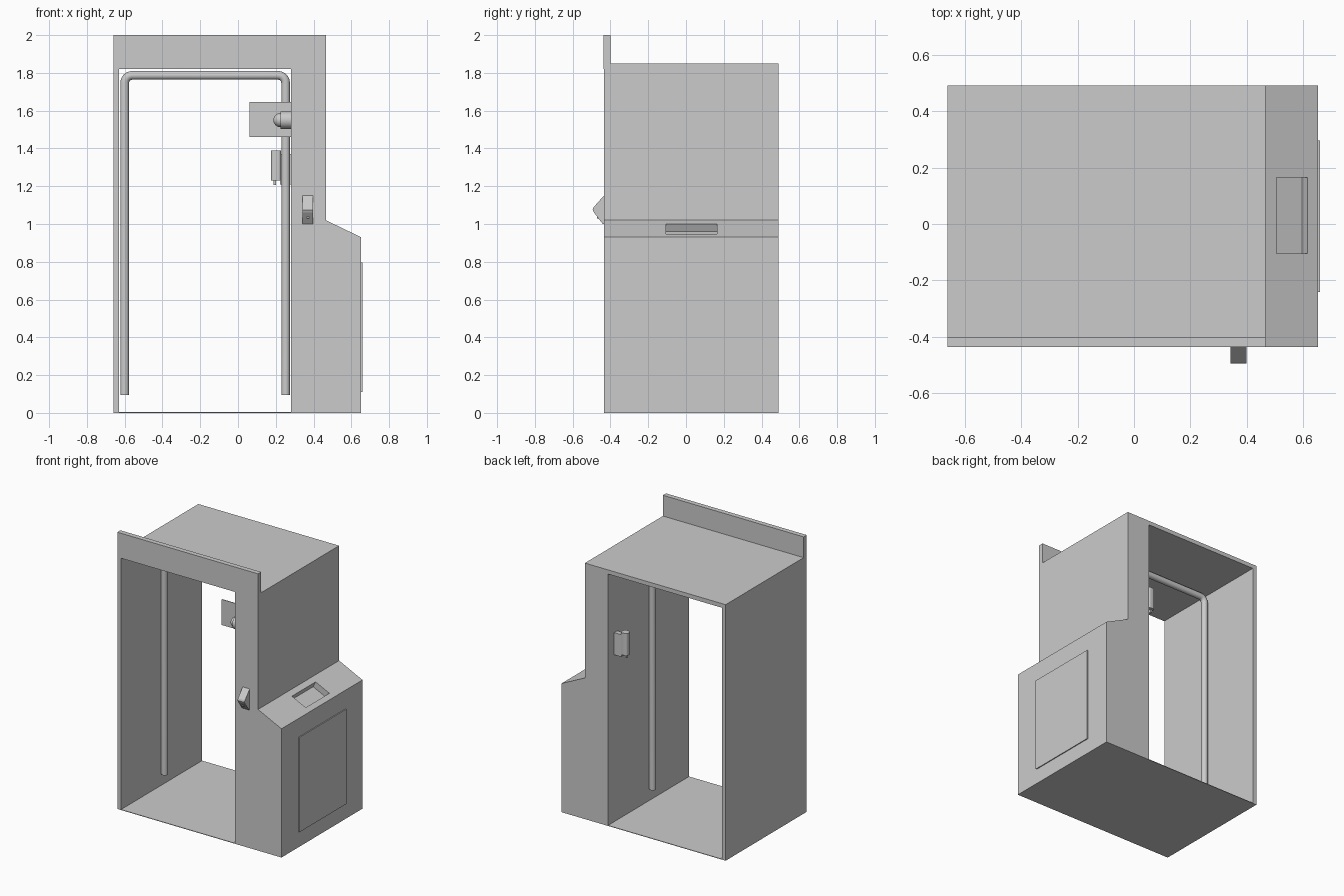
import bpy, bmesh, math
from mathutils import Vector

if "Cube" in bpy.data.objects:
    bpy.data.objects.remove(bpy.data.objects["Cube"])

mat = bpy.data.materials.new("light_grey")
mat.diffuse_color = (0.6, 0.6, 0.6, 1)
mat.use_nodes = True
mat.node_tree.nodes["Principled BSDF"].inputs["Base Color"].default_value = mat.diffuse_color


def finish(name, bm, smooth=False):
    bmesh.ops.recalc_face_normals(bm, faces=bm.faces[:])
    me = bpy.data.meshes.new(name)
    bm.to_mesh(me)
    bm.free()
    ob = bpy.data.objects.new(name, me)
    bpy.context.collection.objects.link(ob)
    me.materials.append(mat)
    if smooth:
        bpy.ops.object.select_all(action='DESELECT')
        ob.select_set(True)
        bpy.context.view_layer.objects.active = ob
        bpy.ops.object.shade_smooth_by_angle(angle=math.radians(40))
    return ob


def prism(name, pts, offset, bevel=0):
    """Closed solid from 3D outline points swept along offset."""
    bm = bmesh.new()
    f = bm.faces.new([bm.verts.new(p) for p in pts])
    r = bmesh.ops.extrude_face_region(bm, geom=[f], use_keep_orig=True)
    bmesh.ops.translate(bm, vec=offset,
                        verts=[v for v in r['geom'] if isinstance(v, bmesh.types.BMVert)])
    bmesh.ops.recalc_face_normals(bm, faces=bm.faces[:])
    if bevel:
        d = Vector(offset).normalized()
        edges = [e for e in bm.edges
                 if abs((e.verts[1].co - e.verts[0].co).normalized().dot(d)) > 0.99]
        bmesh.ops.bevel(bm, geom=edges, offset=bevel, segments=4, profile=0.5, affect='EDGES')
    return finish(name, bm, bool(bevel))


def box(name, x0, x1, y0, y1, z0, z1, bevel=0):
    return prism(name, [(x0, y0, z0), (x1, y0, z0), (x1, y1, z0), (x0, y1, z0)],
                 (0, 0, z1 - z0), bevel)


# Booth shell: thin left wall, roof and solid right cabinet in one profile
F, B = -0.435, 0.49
outline = [(-0.66, 0), (-0.63, 0), (-0.63, 1.82), (0.28, 1.82), (0.28, 0), (0.652, 0),
           (0.652, 0.93), (0.465, 1.02), (0.465, 1.85), (-0.66, 1.85)]
shell = prism("booth_shell", [(x, F, z) for x, z in outline], (0, B - F, 0))

# Tray recess cut square into the sloped top
t = Vector((0.187, 0, -0.09)).normalized()
n = Vector((0.09, 0, 0.187)).normalized()
a = Vector((0.505, -0.105, 1.001))
b = a + t * 0.122
cutter = prism("tray_cutter", [a + n * 0.05, b + n * 0.05, b - n * 0.045, a - n * 0.045],
               (0, 0.27, 0))
mod = shell.modifiers.new("tray", 'BOOLEAN')
mod.object = cutter
mod.operation = 'DIFFERENCE'
mod.solver = 'EXACT'
bpy.context.view_layer.objects.active = shell
bpy.ops.object.modifier_apply(modifier="tray")
bpy.data.objects.remove(cutter)

# Floor, front header and cabinet door
box("floor_plate", -0.63, 0.28, F, B, 0, 0.004)
box("front_header", -0.66, 0.465, F - 0.0005, -0.40, 1.82, 2.0)
box("cabinet_door", 0.652, 0.659, -0.24, 0.295, 0.11, 0.795)

# Wedge reader on the front with a small lens
prism("front_reader", [(0.342, F, 1.15), (0.342, -0.490, 1.088), (0.342, -0.494, 1.075),
                       (0.342, -0.488, 1.062), (0.342, F - 0.006, 1.0), (0.342, F, 1.0)],
      (0.056, 0, 0))
box("reader_lens", 0.364, 0.376, -0.472, -0.46, 1.03, 1.042)

# Bent pipe arch inside the booth
R, py = 0.04, 0.02
path = [(-0.6, 0.095)]
for cx, a0 in ((-0.6 + R, 180), (0.252 - R, 90)):
    for i in range(7):
        ang = math.radians(a0 - 15 * i)
        path.append((cx + R * math.cos(ang), 1.787 - R + R * math.sin(ang)))
path.append((0.252, 0.095))
bm = bmesh.new()
rings = []
for i, (x, z) in enumerate(path):
    p, q = path[max(i - 1, 0)], path[min(i + 1, len(path) - 1)]
    d = Vector((q[0] - p[0], 0, q[1] - p[1])).normalized()
    side = Vector((d.z, 0, -d.x))
    rings.append([bm.verts.new(Vector((x, py, z)) + 0.023 * (
        side * math.cos(k * math.pi / 10) + Vector((0, 1, 0)) * math.sin(k * math.pi / 10)))
        for k in range(20)])
for r, s in zip(rings, rings[1:]):
    for k in range(20):
        bm.faces.new([r[k], r[k - 1], s[k - 1], s[k]])
bm.faces.new(rings[0])
bm.faces.new(rings[-1])
finish("pipe_arch", bm, True)

# Sign plate and domed lamp on the cabinet's inner wall
box("sign_plate", 0.06, 0.28, -0.272, -0.267, 1.46, 1.645)


def lathe_x(name, prof, cy, cz, seg=24):
    bm = bmesh.new()
    vs = [bm.verts.new((x, cy, cz + r)) for x, r in prof]
    es = [bm.edges.new(p) for p in zip(vs, vs[1:])]
    bmesh.ops.spin(bm, geom=vs + es, cent=(0, cy, cz), axis=(1, 0, 0),
                   angle=2 * math.pi, steps=seg)
    bmesh.ops.remove_doubles(bm, verts=bm.verts[:], dist=1e-5)
    return finish(name, bm, True)


dome = [(0.224 - 0.037 * math.cos(math.radians(15 * i)),
         0.037 * math.sin(math.radians(15 * i))) for i in range(7)]
lathe_x("lamp", dome + [(0.224, 0.046), (0.28, 0.046), (0.28, 0)], -0.34, 1.55)

# Wall handset near the back: cradle, rounded body and foot
box("handset_cradle", 0.222, 0.282, 0.385, 0.42, 1.21, 1.37)
box("handset_body", 0.175, 0.228, 0.377, 0.427, 1.23, 1.39, 0.015)
box("handset_foot", 0.187, 0.2, 0.395, 0.41, 1.207, 1.232)
